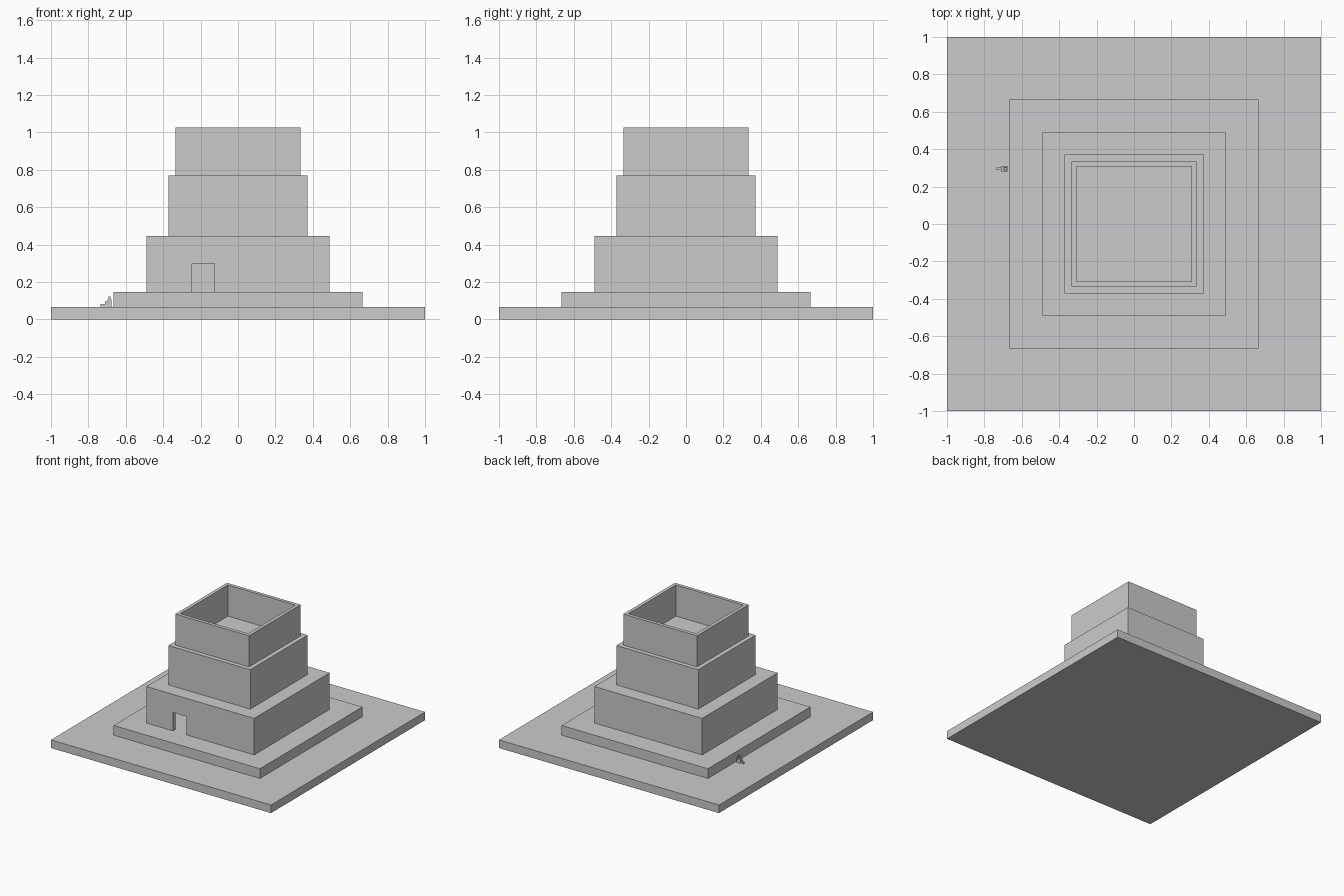
import bpy, bmesh

if "Cube" in bpy.data.objects:
    bpy.data.objects.remove(bpy.data.objects["Cube"])


def box(name, x0, x1, y0, y1, z0, z1):
    """Axis-aligned box given by its limits."""
    bm = bmesh.new()
    bmesh.ops.create_cube(bm, size=1)
    for v in bm.verts:
        v.co = ((x0 + x1) / 2 + v.co.x * (x1 - x0),
                (y0 + y1) / 2 + v.co.y * (y1 - y0),
                (z0 + z1) / 2 + v.co.z * (z1 - z0))
    mesh = bpy.data.meshes.new(name)
    bm.to_mesh(mesh)
    bm.free()
    obj = bpy.data.objects.new(name, mesh)
    bpy.context.collection.objects.link(obj)
    return obj


def block(name, half, z0, z1):
    """Square block centred on the vertical axis."""
    return box(name, -half, half, -half, half, z0, z1)


def cut(target, cutter):
    mod = target.modifiers.new(cutter.name, 'BOOLEAN')
    mod.operation = 'DIFFERENCE'
    mod.solver = 'EXACT'
    mod.object = cutter
    cutter.hide_render = True
    cutter.hide_set(True)


# Stepped ground slabs
block("base_slab", 1.0, 0, 0.067)
block("plinth", 0.665, 0.067, 0.147)

# Hollow ground storey with a doorway in the front wall
lower = block("lower_storey", 0.49, 0.147, 0.447)
cut(lower, block("room_cutter", 0.46, 0.10, 0.417))
cut(lower, box("door_cutter", -0.247, -0.125, -0.55, -0.40, 0.10, 0.298))

# Middle storey, whose roof is the terrace floor
block("middle_storey", 0.372, 0.447, 0.77)

# Open-topped parapet
upper = block("upper_parapet", 0.335, 0.77, 1.025)
cut(upper, block("parapet_cutter", 0.307, 0.70, 1.10))

# Tiny stepped ornament beside the plinth
Y = 0.295
for name, x0, x1, w, z0, z1 in (
        ("ornament_foot", -0.735, -0.709, 0.007, 0.067, 0.081),
        ("ornament_body", -0.711, -0.677, 0.015, 0.067, 0.095),
        ("ornament_shoulder", -0.699, -0.677, 0.010, 0.095, 0.106),
        ("ornament_head", -0.692, -0.682, 0.006, 0.106, 0.123)):
    box(name, x0, x1, Y - w, Y + w, z0, z1)
